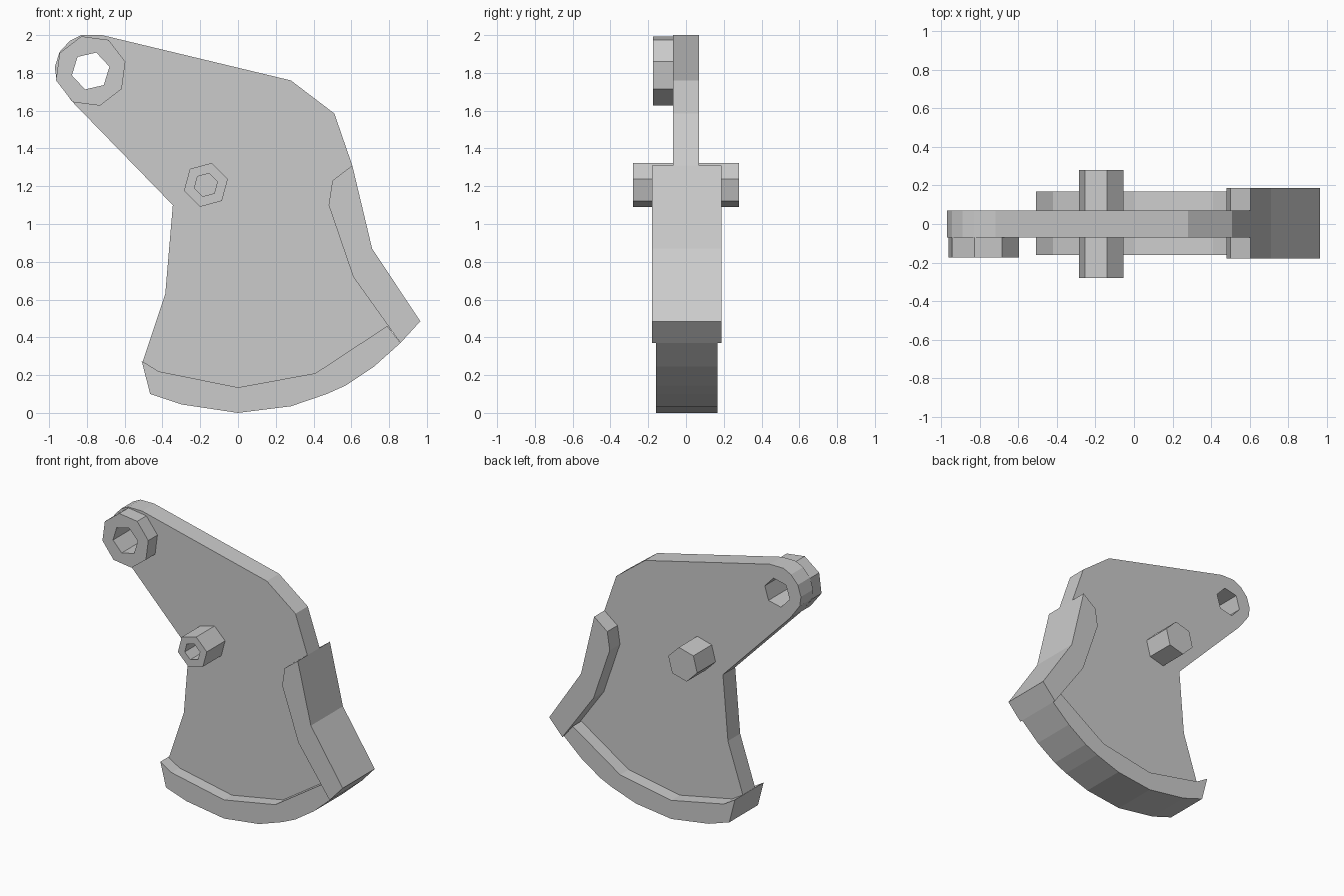
import bpy, bmesh
from math import cos, sin, radians, tau

if "Cube" in bpy.data.objects:
    bpy.data.objects.remove(bpy.data.objects["Cube"])


def ring(cx, cz, r, n, start):
    a = radians(start)
    return [(cx + r * cos(a + tau * i / n), cz + r * sin(a + tau * i / n)) for i in range(n)]


def slab(name, outline, y0, y1, holes=()):
    """Extrude an x-z outline, with optional through holes, from y0 to y1."""
    cu = bpy.data.curves.new(name, 'CURVE')
    cu.dimensions = '2D'
    cu.fill_mode = 'BOTH'
    cu.extrude = (y1 - y0) / 2
    for pts in (outline, *holes):
        s = cu.splines.new('POLY')
        s.points.add(len(pts) - 1)
        for p, (x, z) in zip(s.points, pts):
            p.co = (x, z, 0, 1)
        s.use_cyclic_u = True
    ob = bpy.data.objects.new(name, cu)
    bpy.context.collection.objects.link(ob)
    ob.location.y = (y0 + y1) / 2
    ob.rotation_euler.x = radians(90)
    bpy.ops.object.select_all(action='DESELECT')
    ob.select_set(True)
    bpy.context.view_layer.objects.active = ob
    bpy.ops.object.convert(target='MESH')
    # weld the caps to the walls and keep facets flat
    ob = bpy.context.object
    bm = bmesh.new()
    bm.from_mesh(ob.data)
    bmesh.ops.remove_doubles(bm, verts=bm.verts, dist=0.0005)
    bmesh.ops.recalc_face_normals(bm, faces=bm.faces)
    for f in bm.faces:
        f.smooth = False
    bm.to_mesh(ob.data)
    bm.free()
    return ob


EYE = (-0.78, 1.81)
eye_hole = ring(*EYE, 0.102, 6, 13)

# main flat plate
slab("lever_plate", [
    (-0.72, 2.0), (0.28, 1.76), (0.51, 1.585), (0.605, 1.31), (0.65, 0.87),
    (0.85, 0.46), (0.41, 0.15), (0, 0.06), (-0.45, 0.15), (-0.505, 0.27),
    (-0.385, 0.63), (-0.345, 1.1), (-0.88, 1.65), (-0.96, 1.76),
    (-0.97, 1.83), (-0.945, 1.91), (-0.89, 1.97), (-0.83, 2.0)],
    -0.07, 0.07, [eye_hole])

# raised collar around the eye
slab("eye_collar", ring(*EYE, 0.19, 8, 15), -0.175, -0.07, [eye_hole])

# thick pad on the right edge
slab("side_pad", [
    (0.605, 1.31), (0.71, 0.87), (0.965, 0.485), (0.86, 0.37),
    (0.61, 0.72), (0.48, 1.1), (0.5, 1.23)], -0.18, 0.187)

# curved rim along the bottom
rim = slab("bottom_rim", [
    (-0.51, 0.275), (-0.42, 0.22), (0, 0.135), (0.41, 0.21), (0.79, 0.46),
    (0.86, 0.37), (0.72, 0.245), (0.57, 0.145), (0.47, 0.1), (0.28, 0.035),
    (0, 0), (-0.3, 0.045), (-0.465, 0.1)], -0.16, 0.168)

# pivot pin with a blind hole in its front end
bm = bmesh.new()
face = bm.faces.new([bm.verts.new((x, -0.28, z)) for x, z in ring(-0.17, 1.207, 0.12, 6, 15)])
ext = bmesh.ops.extrude_face_region(bm, geom=[face], use_keep_orig=True)
back = [v for v in ext['geom'] if isinstance(v, bmesh.types.BMVert)]
bmesh.ops.translate(bm, verts=back, vec=(0, 0.56, 0))
bmesh.ops.recalc_face_normals(bm, faces=bm.faces)
bmesh.ops.inset_individual(bm, faces=[face], thickness=0.057)
socket = bmesh.ops.extrude_discrete_faces(bm, faces=[face])['faces'][0]
bmesh.ops.translate(bm, verts=socket.verts, vec=(0, 0.16, 0))
mesh = bpy.data.meshes.new("pivot_pin")
bm.to_mesh(mesh)
bm.free()
bpy.context.collection.objects.link(bpy.data.objects.new("pivot_pin", mesh))
